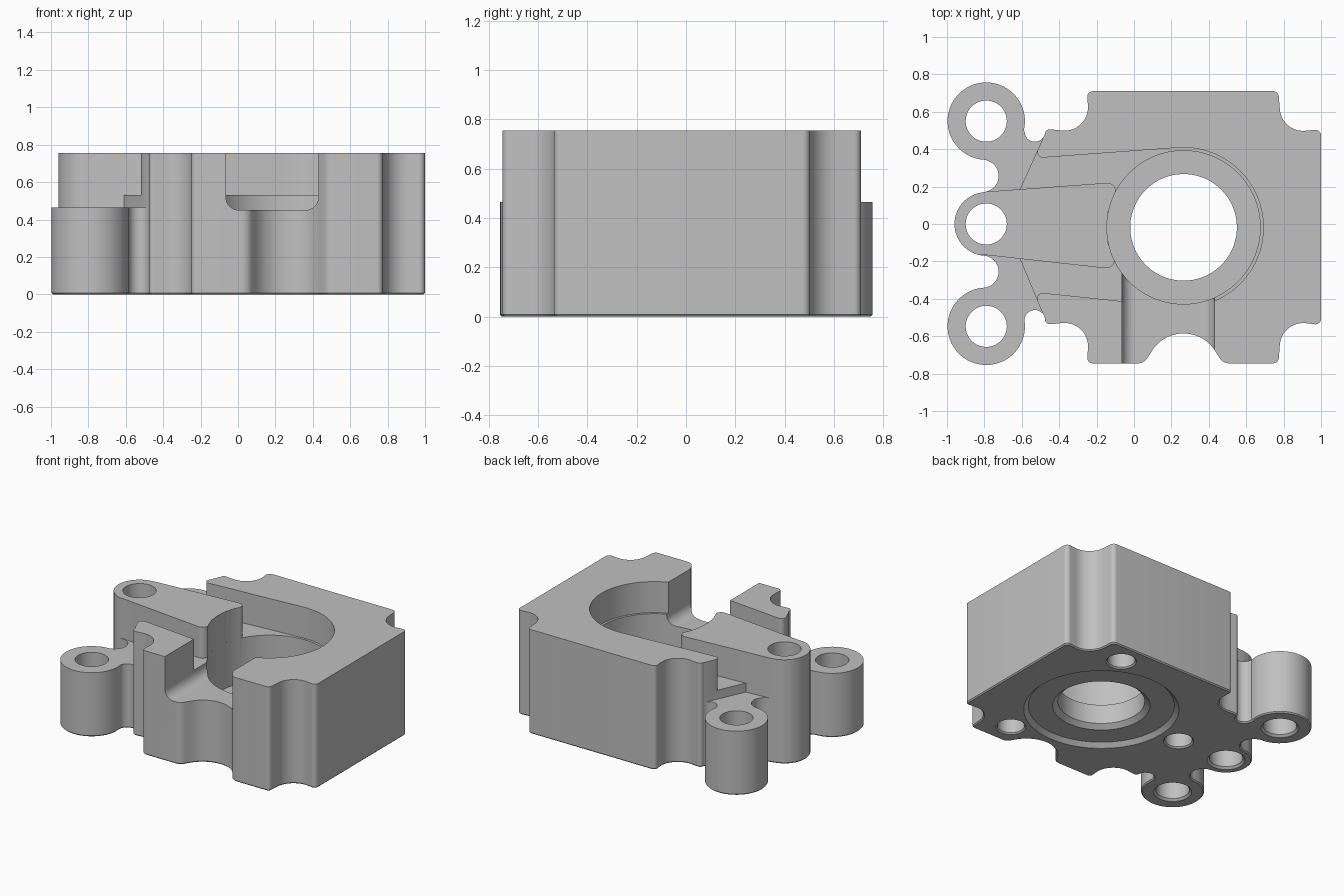
import bpy, bmesh, math
from mathutils import Vector

if "Cube" in bpy.data.objects:
    bpy.data.objects.remove(bpy.data.objects["Cube"])

H = 0.755                    # full height
CX, CY = 0.265, -0.018       # main bore centre


def arc(cx, cy, r, a0, a1):
    """Points on an arc, angles in degrees."""
    n = max(6, int(abs(a1 - a0) / 7))
    out = []
    for i in range(n + 1):
        a = math.radians(a0 + (a1 - a0) * i / n)
        out.append((cx + r * math.cos(a), cy + r * math.sin(a)))
    return out


def rounded(pts):
    """Closed outline; points given as (x, y, radius) get a fillet."""
    out = []
    for i, p in enumerate(pts):
        v = Vector(p[:2])
        if len(p) == 2:
            out.append(v)
            continue
        r = p[2]
        d0 = (Vector(pts[i - 1][:2]) - v).normalized()
        d1 = (Vector(pts[(i + 1) % len(pts)][:2]) - v).normalized()
        half = d0.angle(d1) / 2
        c = v + (d0 + d1).normalized() * (r / math.sin(half))
        t = r / math.tan(half)
        s, e = v + d0 * t - c, v + d1 * t - c
        sweep = s.angle(e)
        n = max(5, int(math.degrees(sweep) / 9))
        for k in range(n + 1):
            f = k / n
            out.append(c + (s * math.sin((1 - f) * sweep) + e * math.sin(f * sweep)) / math.sin(sweep))
    clean = []
    for v in out:
        if not clean or (v - clean[-1]).length > 0.003:
            clean.append(v)
    return clean


def shrink(pts, d):
    """Move a counter-clockwise outline inwards."""
    out = []
    for i, p in enumerate(pts):
        t = (pts[(i + 1) % len(pts)] - pts[i - 1]).normalized()
        out.append(p + Vector((-t.y, t.x)) * d)
    return out


def solid(name, rings):
    """Closed solid through rings of equal point count, with end caps."""
    bm = bmesh.new()
    loops = [[bm.verts.new(p) for p in ring] for ring in rings]
    bm.faces.new(loops[0])
    bm.faces.new(loops[-1])
    for a, b in zip(loops, loops[1:]):
        for i in range(len(a)):
            j = (i + 1) % len(a)
            bm.faces.new((a[i], a[j], b[j], b[i]))
    bmesh.ops.recalc_face_normals(bm, faces=bm.faces)
    if bm.calc_volume(signed=True) < 0:
        bmesh.ops.reverse_faces(bm, faces=bm.faces)
    me = bpy.data.meshes.new(name)
    bm.to_mesh(me)
    bm.free()
    ob = bpy.data.objects.new(name, me)
    bpy.context.scene.collection.objects.link(ob)
    return ob


def prism(name, pts, lo, hi):
    return solid(name, [[(p[0], p[1], z) for p in pts] for z in (lo, hi)])


def lathe(name, cx, cy, profile, n=64):
    """Turned solid from (radius, z) points, bottom to top."""
    turn = [2 * math.pi * i / n for i in range(n)]
    return solid(name, [[(cx + r * math.cos(a), cy + r * math.sin(a), z) for a in turn]
                        for r, z in profile])


# Complete plan outline: block with scalloped corners, two ears and a centre lug
outline = rounded(
    [(1, -.54, .03), (1, .507, .03), (.79, .485, .125), (.772, .71, .03),
     (-.252, .71, .03), (-.235, .485, .125)]
    + arc(-.45, .48, .026, 80, 180)
    + arc(-.53, .495, .055, -15, -180)
    + arc(-.79, .55, .207, -14, 268)
    + arc(-.81, .257, .086, 80, -82)
    + arc(-.79, 0, .17, 97, 263)
    + arc(-.81, -.255, .086, 82, -80)
    + arc(-.79, -.547, .207, 92, 369)
    + arc(-.53, -.515, .055, 180, 15)
    + arc(-.45, -.51, .026, 180, 280)
    + [(-.235, -.515, .125), (-.252, -.745, .03), (.055, -.745, .06)]
    + arc(.265, -.785, .2, 150, 30)
    + [(.475, -.745, .06), (.772, -.745, .03), (.79, -.515, .125)])
housing = solid("housing_block",
                [[(p.x, p.y, 0) for p in shrink(outline, .008)],
                 [(p.x, p.y, .008) for p in outline],
                 [(p.x, p.y, H) for p in outline]])

cutters = []
# Lower the ears and their webs
cutters.append(prism("ear_cut_back", [(-1.1, .9), (-1.1, .18), (-.8, .172), (-.61, .186),
                                      (-.477, .48), (-.477, .9)], .465, 1))
cutters.append(prism("ear_cut_front", [(-1.1, -.9), (-1.1, -.18), (-.8, -.165), (-.61, -.186),
                                       (-.477, -.505), (-.477, -.9)], .465, 1))
# Pocket around the centre arm and the wide rim of the bore
pocket = rounded(
    [(-.72, .46), (-.72, .1778), (-.075, .225, .045), (-.14, .06),
     (-.14, -.1), (-.075, -.245, .045), (-.72, -.1738), (-.72, -.47),
     (-.503, -.45), (-.53, -.364, .03)]
    + arc(CX, CY, .427, -95, 95)
    + [(-.53, .352, .03), (-.503, .43)])
cutters.append(prism("pocket_cut", pocket, .53, 1.01))
# Front slot with rounded floor corners
slot = rounded([(-.065, 1.02), (-.065, .45, .07), (.43, .45, .07), (.43, 1.02)])
cutters.append(solid("slot_cut", [[(p.x, y, p.y) for p in slot] for y in (-.9, -.1)]))
# Stepped bore, with a shallow recess underneath
cutters.append(lathe("bore_cut", CX, CY, [(.51, -.05), (.51, 0.001), (.48, .03), (.32, .03), (.285, .06),
                                          (.285, .2), (.41, .2), (.41, 1.03)], 96))
# Through holes in ears and lug, chamfered below
for y in (.55, 0, -.547):
    cutters.append(lathe("lug_hole_cut", -.79, y, [(.125, -.05), (.125, .001), (.11, .015), (.11, 1.04)], 48))
# Blind holes in the underside
for x, y in ((.57, .55), (.573, -.575), (-.39, -.01)):
    cutters.append(lathe("blind_hole_cut", x, y, [(.1, -.05), (.1, .001), (.09, .01), (.09, .3)], 40))

# Cut one after another, baking each result
for c in cutters:
    m = housing.modifiers.new("cut", 'BOOLEAN')
    m.operation = 'DIFFERENCE'
    m.solver = 'EXACT'
    m.object = c
    bpy.context.view_layer.update()
    graph = bpy.context.evaluated_depsgraph_get()
    result = bpy.data.meshes.new_from_object(housing.evaluated_get(graph))
    housing.modifiers.clear()
    if len(result.polygons) > 10:
        housing.data = result
    bpy.data.objects.remove(c, do_unlink=True)
housing.data.name = "housing_block"

# One plain grey, smooth curved walls with sharp edges
grey = bpy.data.materials.new("plain_grey")
grey.diffuse_color = (.53, .53, .53, 1)
grey.use_nodes = True
grey.node_tree.nodes["Principled BSDF"].inputs["Base Color"].default_value = grey.diffuse_color
housing.data.materials.clear()
housing.data.materials.append(grey)
for p in housing.data.polygons:
    p.material_index = 0
bpy.context.view_layer.objects.active = housing
housing.select_set(True)
bpy.ops.object.shade_smooth_by_angle(angle=math.radians(28))
